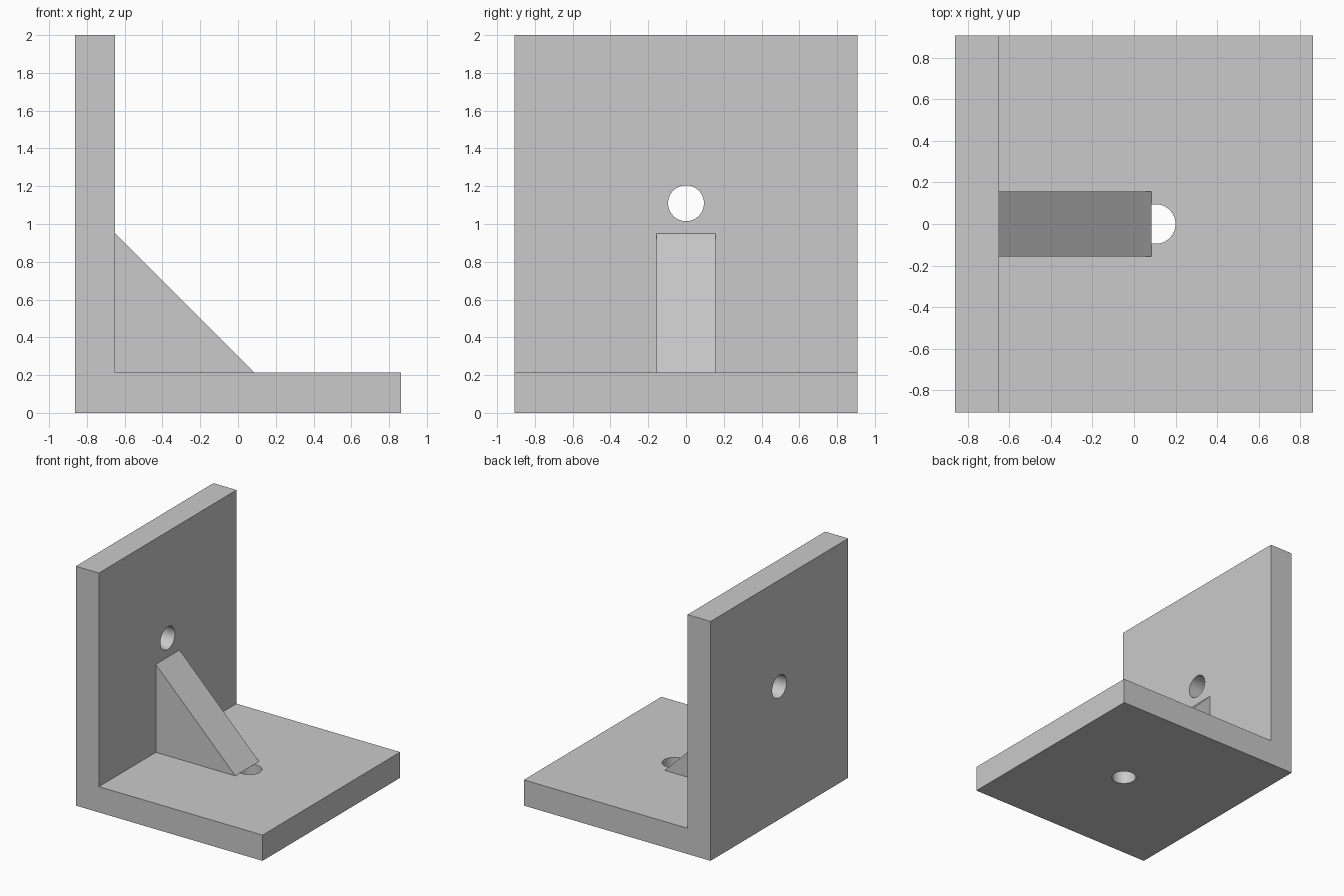
import bpy
import bmesh
import math

default = bpy.data.objects.get("Cube")
if default:
    bpy.data.objects.remove(default, do_unlink=True)

# Main dimensions
LEFT, RIGHT = -0.863, 0.863
INNER = -0.65          # inner face of the wall
FLOOR = 0.215          # top of the base plate
TOP = 2.0
HALF_DEPTH = 0.908
RIB_END, RIB_TOP, RIB_HALF = 0.085, 0.95, 0.157
HOLE_RADIUS = 0.095

grey = bpy.data.materials.new("plain_grey")
grey.use_nodes = True
grey.diffuse_color = (0.59, 0.59, 0.59, 1)
grey.node_tree.nodes["Principled BSDF"].inputs["Base Color"].default_value = grey.diffuse_color


def extrude_profile(name, points, half_depth):
    """Extrude an x-z outline symmetrically along y."""
    bm = bmesh.new()
    face = bm.faces.new([bm.verts.new((x, -half_depth, z)) for x, z in points])
    result = bmesh.ops.extrude_face_region(bm, geom=[face])
    verts = [v for v in result["geom"] if isinstance(v, bmesh.types.BMVert)]
    bmesh.ops.translate(bm, verts=verts, vec=(0, 2 * half_depth, 0))
    bmesh.ops.recalc_face_normals(bm, faces=bm.faces)
    mesh = bpy.data.meshes.new(name)
    bm.to_mesh(mesh)
    bm.free()
    mesh.materials.append(grey)
    obj = bpy.data.objects.new(name, mesh)
    bpy.context.collection.objects.link(obj)
    return obj


def drill(target, location, rotation):
    """Cut a round through hole, then discard the cutter."""
    bpy.ops.mesh.primitive_cylinder_add(vertices=64, radius=HOLE_RADIUS, depth=0.5,
                                        location=location, rotation=rotation)
    cutter = bpy.context.object
    cutter.name = "hole_cutter"
    cutter.hide_render = True
    cutter.data.materials.append(grey)
    cut = target.modifiers.new("hole", 'BOOLEAN')
    cut.operation = 'DIFFERENCE'
    cut.solver = 'EXACT'
    cut.object = cutter
    bpy.ops.object.select_all(action='DESELECT')
    target.select_set(True)
    bpy.context.view_layer.objects.active = target
    bpy.ops.object.modifier_apply(modifier=cut.name)
    bpy.data.objects.remove(cutter, do_unlink=True)


# L-shaped bracket: base plate and upright wall
bracket = extrude_profile("angle_bracket", [
    (LEFT, 0), (RIGHT, 0), (RIGHT, FLOOR),
    (INNER, FLOOR), (INNER, TOP), (LEFT, TOP)], HALF_DEPTH)

# Screw holes through the wall and the base
drill(bracket, ((LEFT + INNER) / 2, 0, 1.11), (0, math.pi / 2, 0))
drill(bracket, (0.105, 0, FLOOR / 2), (0, 0, 0))
bpy.ops.object.shade_smooth_by_angle(angle=math.radians(30))

# Triangular rib, its tip overhanging the base hole
extrude_profile("support_rib", [
    (INNER, FLOOR), (RIB_END, FLOOR), (INNER, RIB_TOP)], RIB_HALF)
